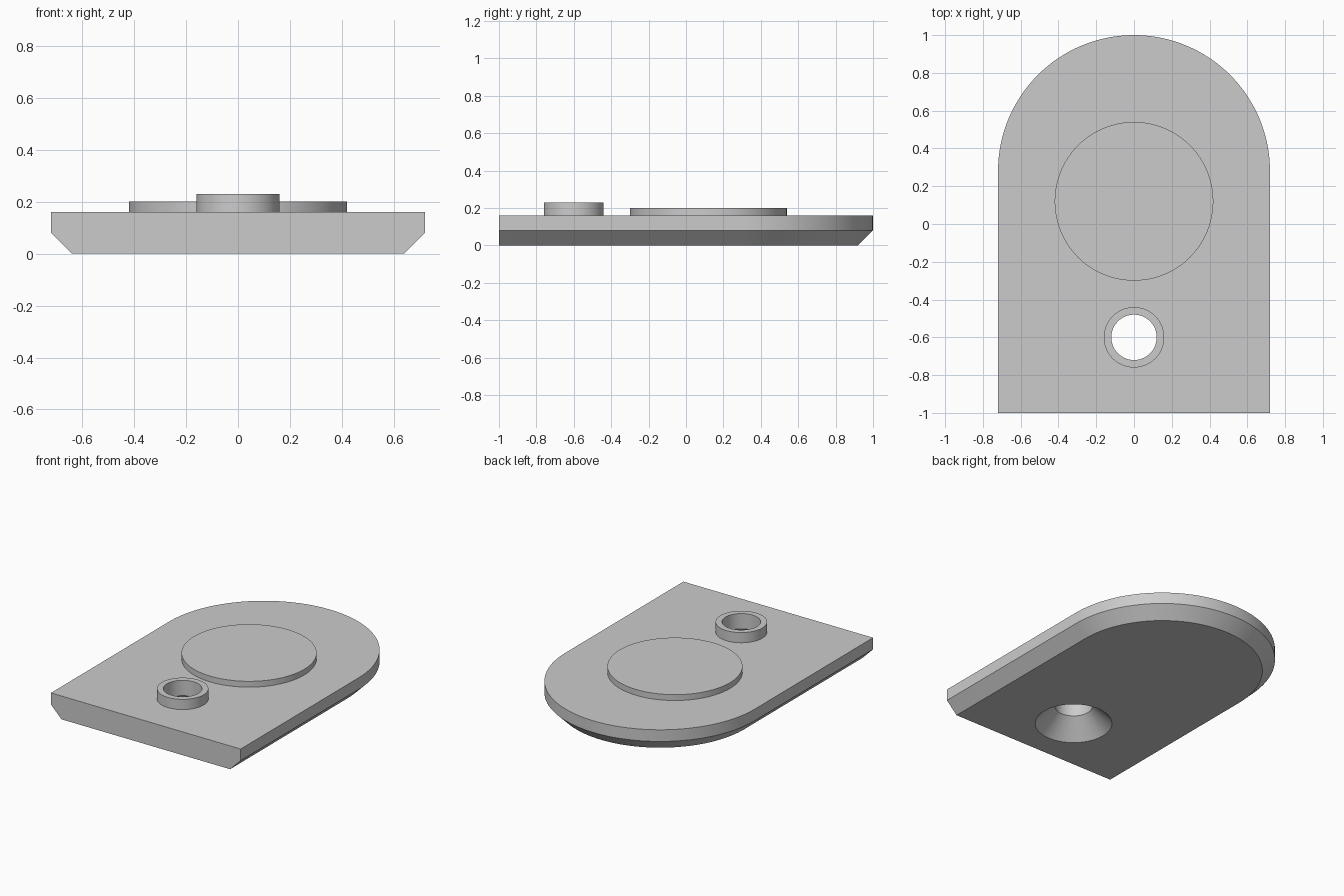
import bpy, bmesh
from math import pi, sin, cos, radians

cube = bpy.data.objects.get("Cube")
if cube:
    bpy.data.objects.remove(cube, do_unlink=True)

grey = bpy.data.materials.new("plain grey")
grey.use_nodes = True
grey.diffuse_color = (0.6, 0.6, 0.6, 1)
grey.node_tree.nodes["Principled BSDF"].inputs["Base Color"].default_value = (0.6, 0.6, 0.6, 1)

HOLE_Y, HOLE_R = -0.6, 0.12
TOP = 0.16


def loft(name, rings, closed=False):
    """Skin equal-length rings of points; cap the ends, or join last to first."""
    bm = bmesh.new()
    loops = [[bm.verts.new(p) for p in ring] for ring in rings]
    pairs = list(zip(loops, loops[1:]))
    if closed:
        pairs.append((loops[-1], loops[0]))
    else:
        bm.faces.new(loops[0])
        bm.faces.new(loops[-1])
    for a, b in pairs:
        for i in range(len(a)):
            j = (i + 1) % len(a)
            bm.faces.new((a[i], a[j], b[j], b[i]))
    bmesh.ops.recalc_face_normals(bm, faces=bm.faces)
    mesh = bpy.data.meshes.new(name)
    bm.to_mesh(mesh)
    bm.free()
    mesh.materials.append(grey)
    obj = bpy.data.objects.new(name, mesh)
    bpy.context.collection.objects.link(obj)
    return obj


def circle(y, r, z, n=96):
    return [(r * cos(2 * pi * i / n), y + r * sin(2 * pi * i / n), z) for i in range(n)]


def outline(r, z, n=64):
    """Straight front edge with a half-round back."""
    arc = [(r * cos(pi * i / n), 0.28 + r * sin(pi * i / n), z) for i in range(n + 1)]
    return [(r, -1, z)] + arc + [(-r, -1, z)]


def smooth(obj):
    bpy.ops.object.select_all(action='DESELECT')
    obj.select_set(True)
    bpy.context.view_layer.objects.active = obj
    bpy.ops.object.shade_smooth_by_angle(angle=radians(30))


# Base plate, chamfered underneath along the sides and round end
plate = loft("base_plate", [outline(0.64, 0), outline(0.72, 0.08), outline(0.72, TOP)])

# Countersunk screw hole cut through the plate
cutter = loft("hole_cutter", [circle(HOLE_Y, 0.255, -0.01), circle(HOLE_Y, HOLE_R, 0.125),
                              circle(HOLE_Y, HOLE_R, 0.3)])
cutter.hide_render = True
cut = plate.modifiers.new("countersink", 'BOOLEAN')
cut.object, cut.operation, cut.solver = cutter, 'DIFFERENCE', 'EXACT'
bpy.context.view_layer.objects.active = plate
bpy.ops.object.modifier_apply(modifier=cut.name)
bpy.data.objects.remove(cutter, do_unlink=True)
smooth(plate)

# Raised round pad
smooth(loft("round_pad", [circle(0.12, 0.42, TOP), circle(0.12, 0.42, 0.2)]))

# Collar around the hole
smooth(loft("hole_collar", [circle(HOLE_Y, 0.16, TOP), circle(HOLE_Y, 0.16, 0.23),
                            circle(HOLE_Y, HOLE_R, 0.23), circle(HOLE_Y, HOLE_R, TOP)], closed=True))
